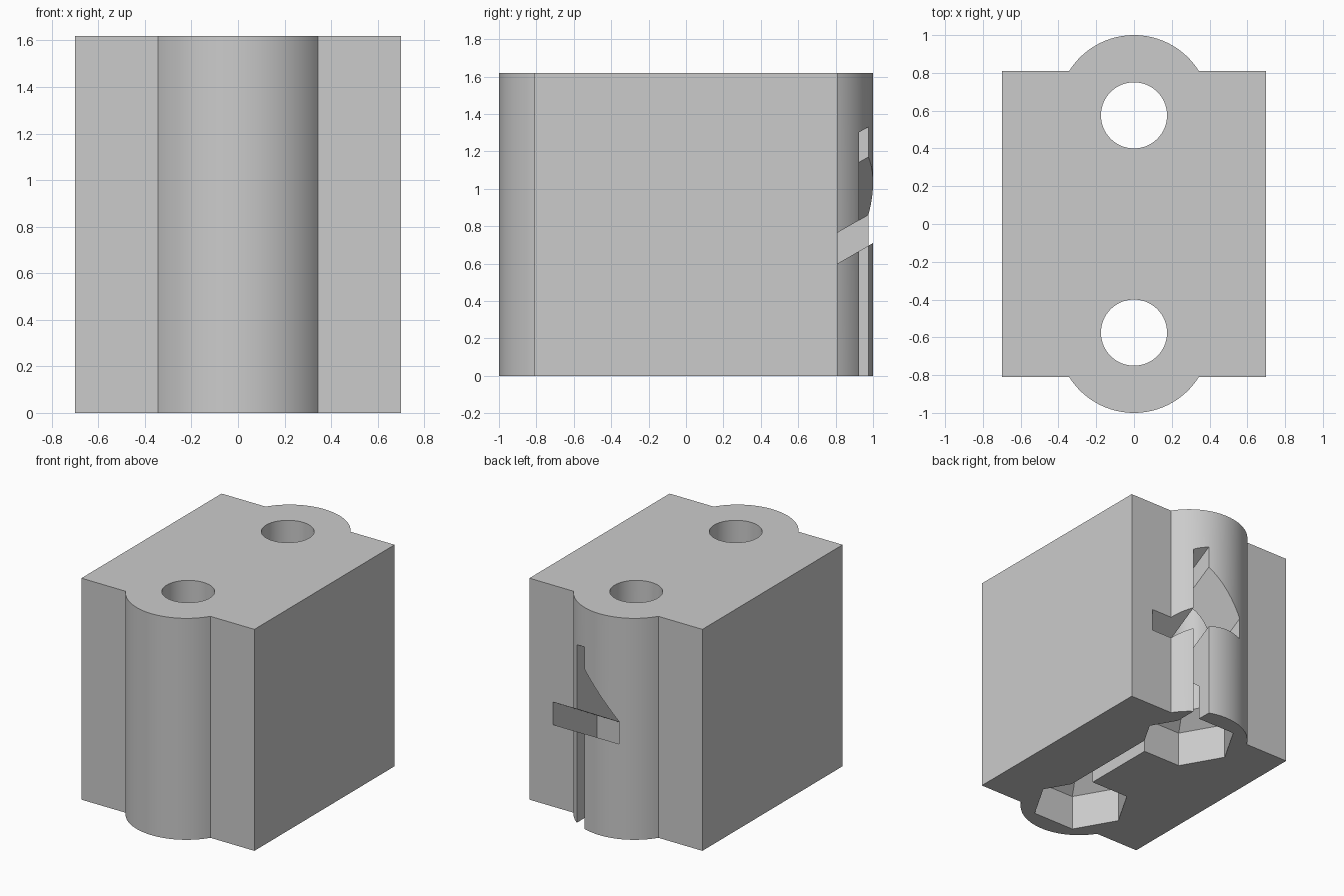
import bpy, bmesh, math
from mathutils import Vector

cube = bpy.data.objects.get("Cube")
if cube:
    bpy.data.objects.remove(cube, do_unlink=True)

HEIGHT, HALF_X, HALF_Y = 1.62, 0.70, 0.81
BOSS_Y, BOSS_R = 0.595, 0.405
BOLT_Y, BOLT_R = 0.575, 0.175
SLOPE = math.tan(math.radians(30))

grey = bpy.data.materials.new("light_grey")
grey.use_nodes = True
grey.diffuse_color = (0.6, 0.6, 0.6, 1)
grey.node_tree.nodes["Principled BSDF"].inputs["Base Color"].default_value = (0.6, 0.6, 0.6, 1)


def loft(name, rings):
    """Closed solid through a list of matching point rings."""
    bm = bmesh.new()
    loops = [[bm.verts.new(p) for p in ring] for ring in rings]
    for a, b in zip(loops, loops[1:]):
        for i in range(len(a)):
            j = (i + 1) % len(a)
            bm.faces.new((a[i], a[j], b[j], b[i]))
    bm.faces.new(loops[0][::-1])
    bm.faces.new(loops[-1])
    bmesh.ops.recalc_face_normals(bm, faces=bm.faces)
    mesh = bpy.data.meshes.new(name)
    bm.to_mesh(mesh)
    bm.free()
    mesh.materials.append(grey)
    obj = bpy.data.objects.new(name, mesh)
    bpy.context.collection.objects.link(obj)
    return obj


def circle(y, z, r, n):
    return [Vector((r * math.cos(math.tau * i / n), y + r * math.sin(math.tau * i / n), z))
            for i in range(n)]


# Body outline: rectangle with a rounded boss on the front and back
half_angle = math.acos((HALF_Y - BOSS_Y) / BOSS_R)
arc = [(BOSS_R * math.sin(a), BOSS_Y + BOSS_R * math.cos(a))
       for a in (half_angle * (1 - i / 20) for i in range(41))]
half = [(HALF_X, HALF_Y)] + arc + [(-HALF_X, HALF_Y)]
outline = half + [(-x, -y) for x, y in half]
body = loft("block_body", [[(x, y, z) for x, y in outline] for z in (0, HEIGHT)])

cutters = []
for side, label in ((-1, "front"), (1, "back")):
    y = side * BOLT_Y
    # Bolt hole, and hexagonal nut pocket with a tapered roof
    cutters.append(loft(label + "_bolt_hole", [circle(y, z, BOLT_R, 64) for z in (-0.1, 1.8)]))
    cutters.append(loft(label + "_nut_pocket",
                        [circle(y, z, r, 6) for z, r in ((-0.1, 0.34), (0.26, 0.34), (0.38, 0.17))]))

# Tall narrow slot with a sloping roof, open at the bottom
side_profile = [(1.1, -0.1), (1.1, 1.235 + SLOPE * 0.29),
                (-0.4, 1.235 - SLOPE * 1.21), (-0.4, -0.1)]
cutters.append(loft("upright_slot", [[(x, y, z) for y, z in side_profile] for x in (0.14, 0.235)]))

# Cross slot with a slanted gusset, running down into the body
cross = [(0.51, 0.6), (0.51, 0.765), (0.2, 0.765), (0.2, 1.075),
         (0.14, 1.075), (-0.14, 0.765), (-0.14, 0.6)]
cutters.append(loft("cross_slot", [[(x, y, z + SLOPE * (y - HALF_Y)) for x, z in cross]
                                   for y in (0.3, 1.1)]))

for cutter in cutters:
    cutter.hide_render = True
    cutter.hide_set(True)
    mod = body.modifiers.new(cutter.name, "BOOLEAN")
    mod.operation = "DIFFERENCE"
    mod.solver = "EXACT"
    mod.object = cutter

# Bake the cuts, drop the cutters, then smooth the round walls only
bpy.context.view_layer.objects.active = body
body.select_set(True)
for mod in list(body.modifiers):
    bpy.ops.object.modifier_apply(modifier=mod.name)
for cutter in cutters:
    bpy.data.objects.remove(cutter, do_unlink=True)
bpy.ops.object.shade_smooth_by_angle(angle=math.radians(25))
